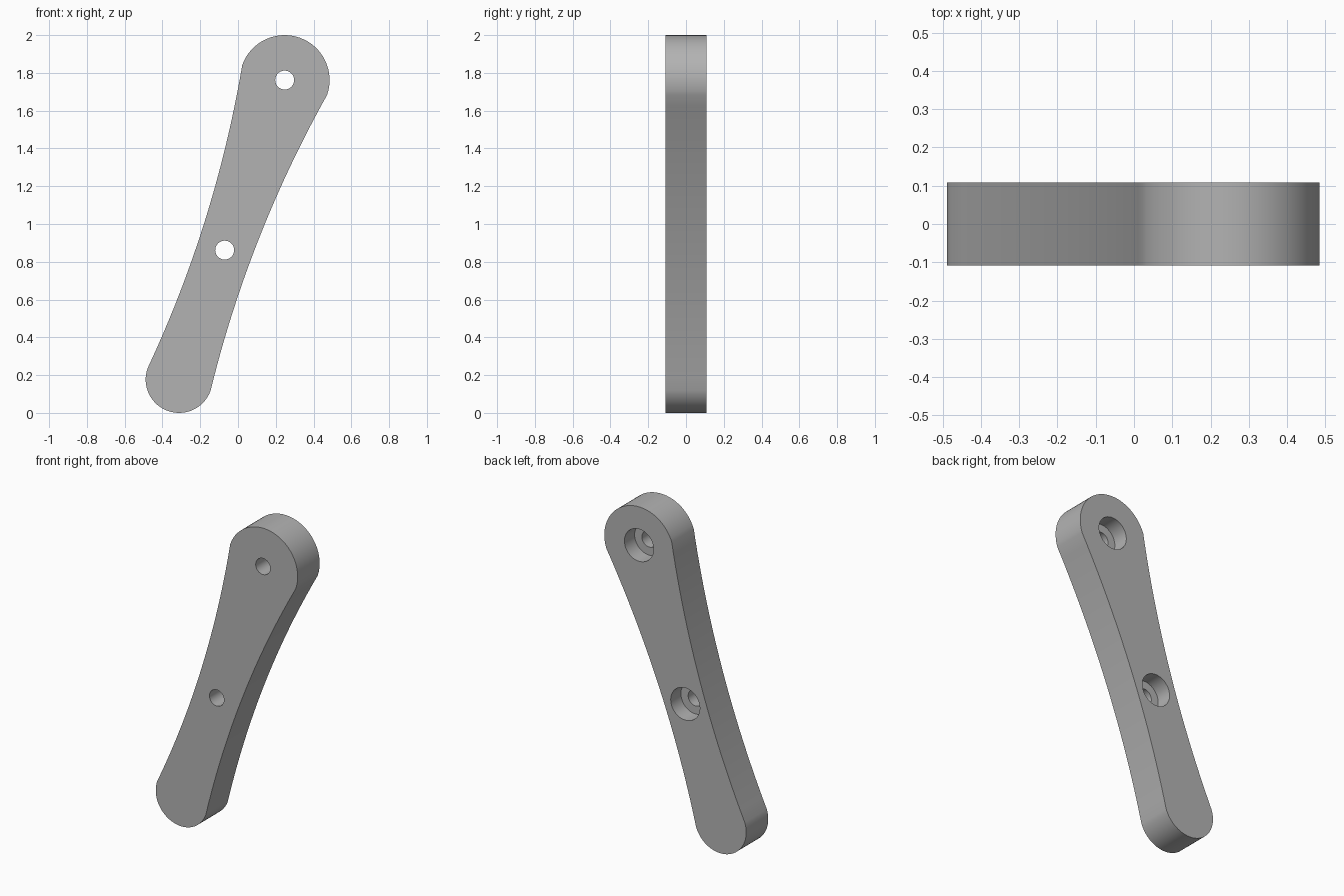
import bpy, bmesh
from math import sin, cos, pi
from mathutils import Vector, Matrix

cube = bpy.data.objects.get("Cube")
if cube:
    bpy.data.objects.remove(cube)

HALF = 0.108                      # half thickness
LOW, HIGH = Vector((-0.312, 0.177)), Vector((0.247, 1.762))
R_LOW, R_HIGH = 0.177, 0.238
WAIST = 0.057                     # inward bow of the long sides
AXIS = (HIGH - LOW).normalized()
SIDE = Vector((AXIS.y, -AXIS.x))
LENGTH = (HIGH - LOW).length

grey = bpy.data.materials.new("plain grey")
grey.use_nodes = True
colour = (0.45, 0.45, 0.45, 1)
grey.diffuse_color = colour
grey.node_tree.nodes["Principled BSDF"].inputs["Base Color"].default_value = colour


def point(along, across):
    p = LOW + AXIS * along + SIDE * across
    return Vector((p.x, -HALF, p.y))


def cap(centre, radius, start, steps=32):
    """Half circle, counter-clockwise from the given angle."""
    angles = [start + pi * i / steps for i in range(steps + 1)]
    return [point(centre + radius * sin(a), radius * cos(a)) for a in angles]


def flank(sign, steps=24):
    """Bowed long side, from the small end to the large end."""
    result = []
    for i in range(1, steps):
        u = i / steps
        width = R_LOW + (R_HIGH - R_LOW) * u - WAIST * 4 * u * (1 - u)
        result.append(point(LENGTH * u, sign * width))
    return result


def finish(bm, name):
    bmesh.ops.recalc_face_normals(bm, faces=bm.faces)
    mesh = bpy.data.meshes.new(name)
    bm.to_mesh(mesh)
    bm.free()
    mesh.materials.append(grey)
    obj = bpy.data.objects.new(name, mesh)
    bpy.context.collection.objects.link(obj)
    return obj


# Lever body: two round ends joined by bowed sides
outline = (cap(LENGTH, R_HIGH, 0) + flank(-1)[::-1]
           + cap(0, R_LOW, pi) + flank(1))
bm = bmesh.new()
face = bm.faces.new([bm.verts.new(p) for p in outline])
ext = bmesh.ops.extrude_face_region(bm, geom=[face], use_keep_orig=True)
bmesh.ops.translate(bm, vec=(0, 2 * HALF, 0),
                    verts=[g for g in ext["geom"] if isinstance(g, bmesh.types.BMVert)])
lever = finish(bm, "lever_arm")


def drill(along, radius, y0, y1):
    """Cut a round hole through the lever between two depths."""
    centre = point(along, 0)
    centre.y = (y0 + y1) / 2
    bm = bmesh.new()
    bmesh.ops.create_cone(bm, cap_ends=True, segments=48, radius1=radius, radius2=radius,
                          depth=y1 - y0,
                          matrix=Matrix.Translation(centre) @ Matrix.Rotation(pi / 2, 4, "X"))
    cutter = finish(bm, "hole_cutter")
    cutter.hide_render = True
    mod = lever.modifiers.new("hole", "BOOLEAN")
    mod.operation, mod.solver, mod.object = "DIFFERENCE", "EXACT", cutter
    bpy.ops.object.modifier_apply(modifier=mod.name)
    bpy.data.objects.remove(cutter)


bpy.context.view_layer.objects.active = lever
lever.select_set(True)

# Bolt holes with wider counterbores at the back
for along in (0.726, LENGTH):
    drill(along, 0.1, 0.008, HALF + 0.1)
    drill(along, 0.05, -HALF - 0.1, HALF)

bpy.ops.object.shade_smooth_by_angle(angle=pi / 6)
